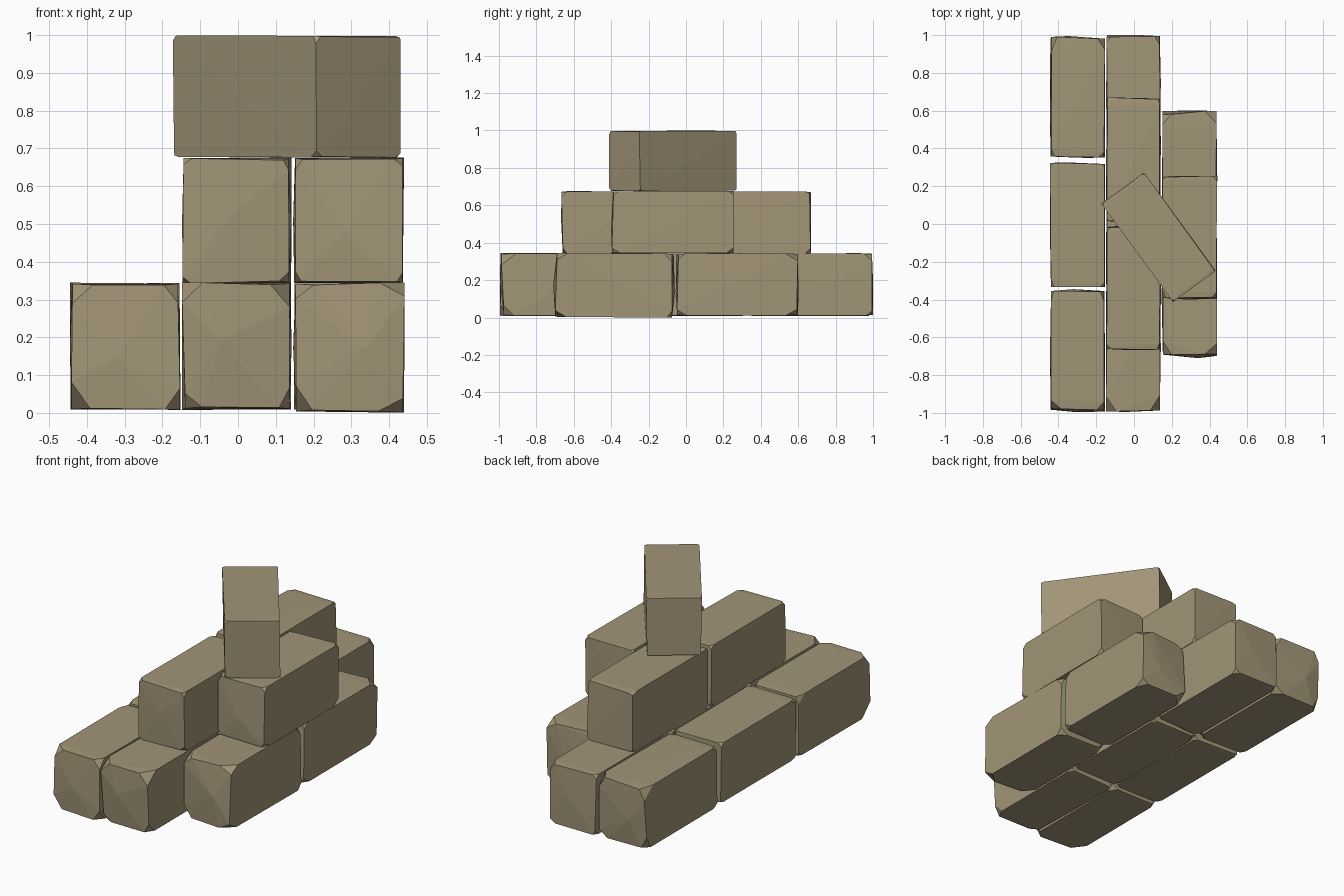
import bpy, bmesh, math, random
from mathutils import Matrix, Vector

if "Cube" in bpy.data.objects:
    bpy.data.objects.remove(bpy.data.objects["Cube"])

random.seed(11)

stone_mat = bpy.data.materials.new("khaki stone")
stone_mat.diffuse_color = (0.36, 0.30, 0.185, 1)
stone_mat.use_nodes = True
stone_mat.node_tree.nodes["Principled BSDF"].inputs["Base Color"].default_value = stone_mat.diffuse_color


def stone(name, x, y, z, front=0.5, back=0.5, turn=0.0):
    """Rough-hewn block spanning x, y, z ranges; front/back = how chipped each end is."""
    lo, hi = Vector((x[0], y[0], z[0])), Vector((x[1], y[1], z[1]))
    centre, half = (lo + hi) / 2, (hi - lo) / 2
    bm = bmesh.new()
    for sx in (-1, 1):
        for sy in (-1, 1):
            rough = front if sy < 0 else back
            for sz in (-1, 1):
                # knock off each corner by a different amount per axis
                a, b, c = (rough * random.uniform(0.45, 1) * k for k in (0.09, 0.13, 0.09))
                j = rough * random.uniform(0, 0.03)
                e = random.uniform(0, 0.008)
                hx, hy, hz = half
                for p in ((hx - a, hy - j, hz - e), (hx - e, hy - b, hz - e * 0.5),
                          (hx - e, hy - j, hz - c)):
                    bm.verts.new((p[0] * sx, p[1] * sy, p[2] * sz))
    # a point near the middle of each end and side keeps the full size
    for sy in (-1, 1):
        bm.verts.new((random.uniform(-0.05, 0.05), sy * half.y, random.uniform(-0.05, 0.05)))
    for s in (-1, 1):
        bm.verts.new((0.0, random.uniform(-0.1, 0.1), s * half.z))
        bm.verts.new((s * half.x, random.uniform(-0.1, 0.1), 0.0))
    hull = bmesh.ops.convex_hull(bm, input=bm.verts)
    inside = {g for g in hull["geom_interior"] if isinstance(g, bmesh.types.BMVert)}
    bmesh.ops.delete(bm, geom=list(inside), context='VERTS')
    bmesh.ops.dissolve_limit(bm, angle_limit=math.radians(1.5), verts=bm.verts, edges=bm.edges)
    bmesh.ops.recalc_face_normals(bm, faces=bm.faces)
    me = bpy.data.meshes.new(name)
    bm.to_mesh(me)
    bm.free()
    me.materials.append(stone_mat)
    ob = bpy.data.objects.new(name, me)
    ob.matrix_world = Matrix.Translation(centre) @ Matrix.Rotation(turn, 4, 'Z')
    bpy.context.collection.objects.link(ob)


LEFT, MID, RIGHT = (-0.445, -0.152), (-0.148, 0.142), (0.146, 0.441)
LOW, HIGH = (0.008, 0.345), (0.342, 0.677)

# bottom course
stone("bottom_left_front", LEFT, (-0.995, -0.345), LOW, 0.85, 0.5)
stone("bottom_left_middle", LEFT, (-0.335, 0.325), LOW, 0.35, 0.3)
stone("bottom_left_back", LEFT, (0.35, 0.995), LOW, 0.4, 0.75)
stone("bottom_middle_front", MID, (-0.995, -0.345), LOW, 0.75, 0.4)
stone("bottom_middle_centre", MID, (-0.33, 0.33), LOW, 0.4, 0.4)
stone("bottom_middle_back", MID, (0.345, 1.0), LOW, 0.4, 0.5)
stone("bottom_right_front", RIGHT, (-0.71, -0.06), (0.0, 0.345), 0.85, 0.6)
stone("bottom_right_back", RIGHT, (-0.055, 0.602), LOW, 0.5, 0.75)

# second course
stone("second_middle_front", MID, (-0.668, -0.01), HIGH, 0.4, 0.3)
stone("second_middle_back", MID, (0.01, 0.67), HIGH, 0.3, 0.35)
stone("second_right", RIGHT, (-0.4, 0.255), HIGH, 0.4, 0.35)

# crooked capstone
cx, cy = 0.13, -0.07
stone("capstone", (cx - 0.143, cx + 0.143), (cy - 0.323, cy + 0.323), (0.674, 1.0),
      0.25, 0.2, math.radians(36))
